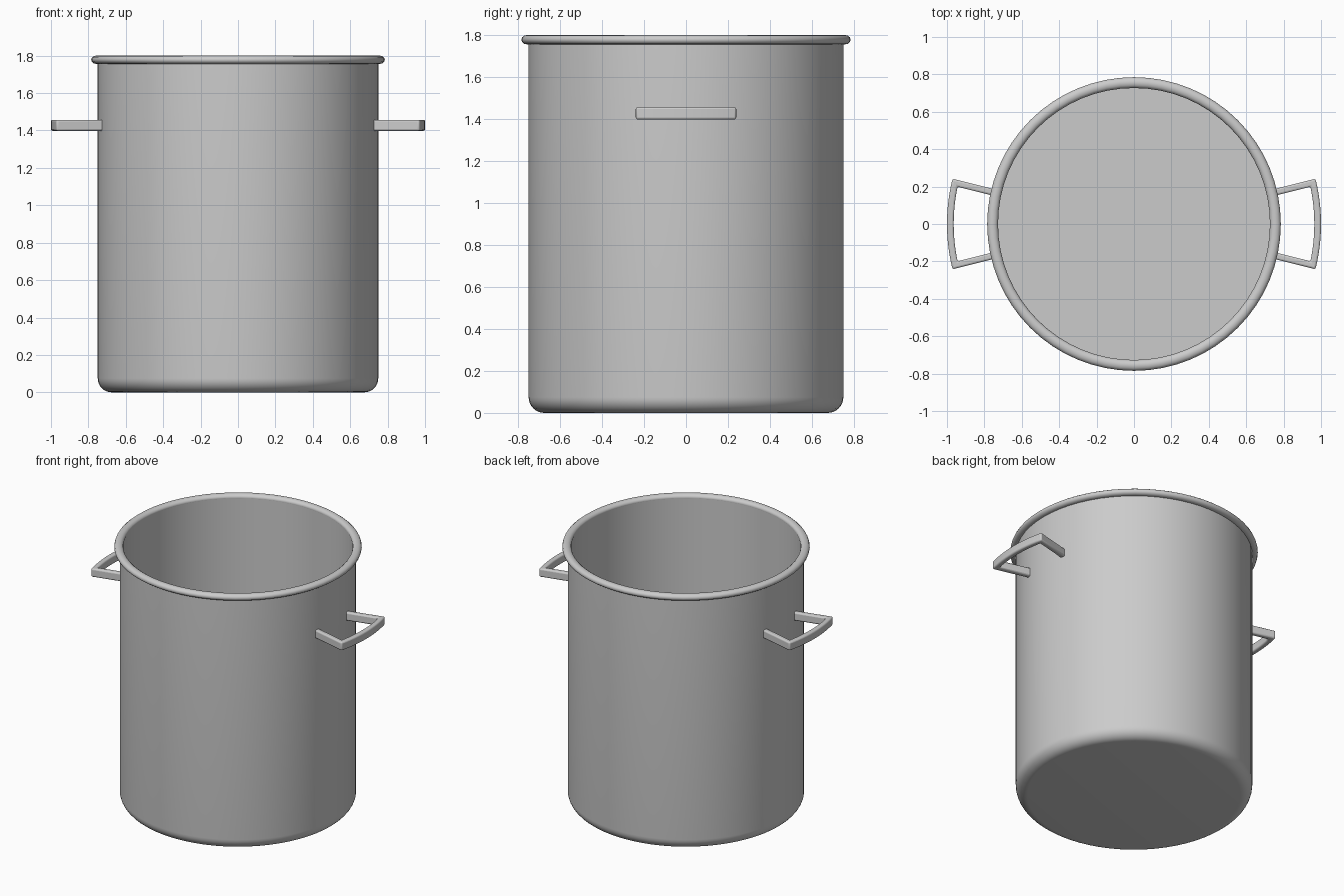
import bpy, bmesh, math

if "Cube" in bpy.data.objects:
    bpy.data.objects.remove(bpy.data.objects["Cube"])

SIDES = 64


def finish(name, bm, angle=40):
    bmesh.ops.recalc_face_normals(bm, faces=bm.faces)
    mesh = bpy.data.meshes.new(name)
    bm.to_mesh(mesh)
    bm.free()
    ob = bpy.data.objects.new(name, mesh)
    bpy.context.collection.objects.link(ob)
    bpy.ops.object.select_all(action='DESELECT')
    ob.select_set(True)
    bpy.context.view_layer.objects.active = ob
    bpy.ops.object.shade_smooth_by_angle(angle=math.radians(angle))
    return ob


def lathe(name, profile, closed=False):
    """Revolve an (r, z) profile around z; points on the axis collapse."""
    bm = bmesh.new()
    verts = [bm.verts.new((r, 0, z)) for r, z in profile]
    pairs = list(zip(verts, verts[1:])) + ([(verts[-1], verts[0])] if closed else [])
    edges = [bm.edges.new(p) for p in pairs]
    bmesh.ops.spin(bm, geom=verts + edges, axis=(0, 0, 1), cent=(0, 0, 0),
                   steps=SIDES, angle=math.tau, use_duplicate=False)
    bmesh.ops.remove_doubles(bm, verts=bm.verts, dist=1e-4)
    return finish(name, bm)


def arc(cx, cz, rx, rz, a0, a1, n):
    return [(cx + rx * math.cos(math.radians(a0 + (a1 - a0) * i / n)),
             cz + rz * math.sin(math.radians(a0 + (a1 - a0) * i / n)))
            for i in range(n + 1)]


# Pot: rounded outer bottom corner, thin wall, flat floor
lathe("pot_body", [(0, 0)] + arc(0.675, 0.075, 0.075, 0.075, -90, 0, 8)
      + [(0.75, 1.78), (0.728, 1.78), (0.728, 0.035), (0, 0.035)])

# Rolled rim
lathe("rim", arc(0.756, 1.778, 0.029, 0.0225, 0, 330, 11), closed=True)


def handle(name, side):
    """Flat frame: two radial arms joined by a curved grip."""
    def polar(r, a):
        return (side * r * math.cos(a), r * math.sin(a))
    n, half, thick = 12, math.radians(14), 0.035
    outer = [polar(0.735, -half)]
    inner = [polar(0.735, -half + thick / 0.735)]
    for i in range(n + 1):
        t = -1 + 2 * i / n
        outer.append(polar(1.0, t * half))
        inner.append(polar(0.964, t * (half - thick / 0.964)))
    outer.append(polar(0.735, half))
    inner.append(polar(0.735, half - thick / 0.735))

    bm = bmesh.new()
    vo = [bm.verts.new((x, y, 1.398)) for x, y in outer]
    vi = [bm.verts.new((x, y, 1.398)) for x, y in inner]
    faces = [bm.faces.new((vo[i], vo[i + 1], vi[i + 1], vi[i]))
             for i in range(len(vo) - 1)]
    ext = bmesh.ops.extrude_face_region(bm, geom=faces, use_keep_orig=True)
    bmesh.ops.translate(bm, vec=(0, 0, 0.059),
                        verts=[v for v in ext["geom"] if isinstance(v, bmesh.types.BMVert)])
    ob = finish(name, bm)
    bevel = ob.modifiers.new("soft_edges", 'BEVEL')
    bevel.width = 0.01
    bevel.segments = 3
    bevel.limit_method = 'ANGLE'
    bevel.angle_limit = math.radians(40)
    return ob


# Side handles
handle("handle_right", 1)
handle("handle_left", -1)
